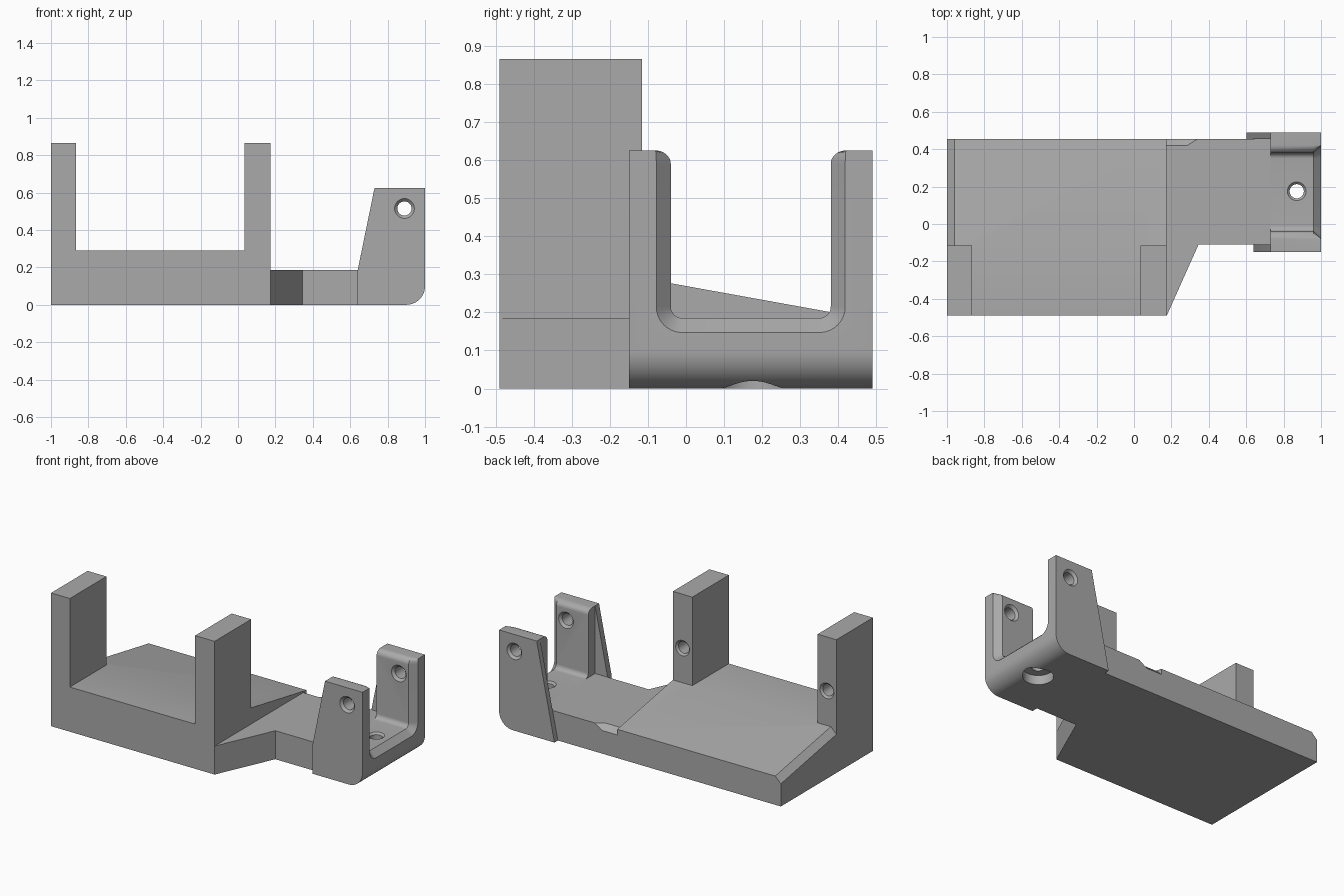
import bpy, bmesh, math
from mathutils import Vector

cube = bpy.data.objects.get("Cube")
if cube:
    bpy.data.objects.remove(cube, do_unlink=True)

grey = bpy.data.materials.new("mid_grey")
grey.use_nodes = True
grey.diffuse_color = (0.4, 0.4, 0.4, 1)
grey.node_tree.nodes["Principled BSDF"].inputs["Base Color"].default_value = (0.4, 0.4, 0.4, 1)


def finish(name, bm):
    bmesh.ops.recalc_face_normals(bm, faces=bm.faces)
    mesh = bpy.data.meshes.new(name)
    bm.to_mesh(mesh)
    bm.free()
    ob = bpy.data.objects.new(name, mesh)
    bpy.context.collection.objects.link(ob)
    mesh.materials.append(grey)
    return ob


def loft(name, rings):
    """Skin a list of equal-length point rings and cap both ends."""
    bm = bmesh.new()
    loops = [[bm.verts.new(p) for p in ring] for ring in rings]
    n = len(loops[0])
    for a, b in zip(loops, loops[1:]):
        for i in range(n):
            j = (i + 1) % n
            bm.faces.new((a[i], a[j], b[j], b[i]))
    bm.faces.new(loops[0])
    bm.faces.new(loops[-1])
    return finish(name, bm)


def prism(name, profile, axis, lo, hi):
    """Extrude a 2D profile along x, y or z."""
    def place(p, t):
        c = list(p)
        c.insert("xyz".index(axis), t)
        return c
    return loft(name, [[place(p, t) for p in profile] for t in (lo, hi)])


def hull(name, points):
    bm = bmesh.new()
    for p in points:
        bm.verts.new(p)
    bmesh.ops.convex_hull(bm, input=bm.verts)
    return finish(name, bm)


def drill(origin, direction, steps, sides=32):
    """Stepped round cutter; steps are (distance, radius)."""
    d = Vector(direction)
    u = d.orthogonal().normalized()
    v = d.cross(u)
    angles = [2 * math.pi * i / sides for i in range(sides)]
    return loft("drill_cutter", [[Vector(origin) + d * t + (u * math.cos(a) + v * math.sin(a)) * r
                                  for a in angles] for t, r in steps])


def combine(target, tool, operation):
    mod = target.modifiers.new("combine", "BOOLEAN")
    mod.operation, mod.solver, mod.object = operation, "EXACT", tool
    bpy.context.view_layer.objects.active = target
    bpy.ops.object.modifier_apply(modifier=mod.name)
    bpy.data.objects.remove(tool, do_unlink=True)


def arc(cx, cz, rx, rz, start, end, n=8):
    return [(cx + rx * math.cos(math.radians(start + (end - start) * i / n)),
             cz + rz * math.sin(math.radians(start + (end - start) * i / n))) for i in range(n + 1)]


FRONT, MID, BACK = -0.49, -0.115, 0.455
STEP, FLOOR, TOP = 0.175, 0.185, 0.625

# Cradle: U-shaped wall with two posts, plus a sloping deck behind it
cradle = prism("cradle", [(-1, 0), (STEP, 0), (STEP, 0.865), (0.035, 0.865), (0.035, 0.29),
                          (-0.865, 0.29), (-0.865, 0.865), (-1, 0.865)], "y", FRONT, MID)
deck = prism("deck", [(MID, 0), (BACK, 0), (BACK, 0.187), (MID, 0.29)], "x", -1, STEP)
edge = []
for y, h in ((MID, 0.29), (BACK, 0.187)):
    edge += [(-1.01, y, h - 0.05), (-0.95, y, h + 0.01), (-1.01, y, h + 0.01)]
combine(deck, hull("edge_cutter", edge), "DIFFERENCE")
combine(cradle, deck, "UNION")
for x in (-0.932, 0.105):
    combine(cradle, drill((x, MID, 0.515), (0, -1, 0),
                          [(-0.01, 0.05), (0, 0.05), (0.012, 0.038), (0.2, 0.038)]), "DIFFERENCE")

# Ledge with an angled front gusset and a small bevelled notch at the back
ledge = prism("ledge", [(STEP, FRONT), (0.345, -0.11), (0.73, -0.11), (0.73, BACK),
                        (STEP, BACK)], "z", 0, FLOOR)
notch = []
for y, z in ((0.40, 0.205), (0.475, 0.13), (0.475, 0.205)):
    notch += [(0.17, y, z), ((y + z - 0.4237) / 0.636, y, z)]
combine(ledge, hull("notch_cutter", notch), "DIFFERENCE")

# Bracket: rounded block with slanted outer cheeks
toe = arc(0.9, 0.1, 0.1, 0.1, 0, -90, 12)
bracket = prism("bracket", [(0.73, 0), (0.73, TOP), (1, TOP)] + toe, "y", -0.11, BACK)
cheeks = [("front_cheek", [(0.64, 0), (0.64, FLOOR)], -0.15, -0.11),
          ("back_cheek", [(0.602, 0)], BACK, 0.49)]
for name, foot, lo, hi in cheeks:
    combine(bracket, prism(name, foot + [(0.73, TOP), (1, TOP)] + toe, "y", lo, hi), "UNION")


# Channel between the arms, flaring at the open end
def channel(x, flare):
    half, mid, r = 0.21 + flare, 0.17, 0.03 + flare
    lip = 0.04 - flare + 0.0005
    bottom = FLOOR - flare
    side = [(half + lip, 0.7)]
    side += arc(half + lip, TOP - 0.035, lip, 0.035, 90, 180)
    side += arc(half - r, bottom + r, r, r, 0, -90)
    outline = side + [(-y, z) for y, z in reversed(side)]
    return [(x, mid + y, z) for y, z in outline]


combine(bracket, loft("channel_cutter", [channel(0.7, 0), channel(0.96, 0),
                                         channel(1, 0.038), channel(1.05, 0.038)]), "DIFFERENCE")

# Cross holes through both arms, chamfered at each surface
for lo, hi in ((-0.15, -0.04), (0.38, 0.49)):
    w = hi - lo
    combine(bracket, drill((0.89, lo, 0.515), (0, 1, 0),
                           [(-0.01, 0.053), (0, 0.053), (0.015, 0.038), (w - 0.015, 0.038),
                            (w, 0.053), (w + 0.01, 0.053)]), "DIFFERENCE")

# Floor hole with a wide counterbore underneath
combine(bracket, drill((0.87, 0.175, 0), (0, 0, 1),
                       [(-0.01, 0.09), (0.06, 0.09), (0.061, 0.038), (FLOOR - 0.012, 0.038),
                        (FLOOR, 0.05), (FLOOR + 0.01, 0.05)]), "DIFFERENCE")

# Clean flat seams and shade
for ob in (cradle, ledge, bracket):
    bm = bmesh.new()
    bm.from_mesh(ob.data)
    bmesh.ops.remove_doubles(bm, verts=bm.verts, dist=0.0002)
    bmesh.ops.dissolve_limit(bm, angle_limit=math.radians(0.5), verts=bm.verts, edges=bm.edges)
    bm.to_mesh(ob.data)
    bm.free()
    bpy.ops.object.select_all(action="DESELECT")
    ob.select_set(True)
    bpy.context.view_layer.objects.active = ob
    bpy.ops.object.shade_smooth_by_angle(angle=math.radians(30))
